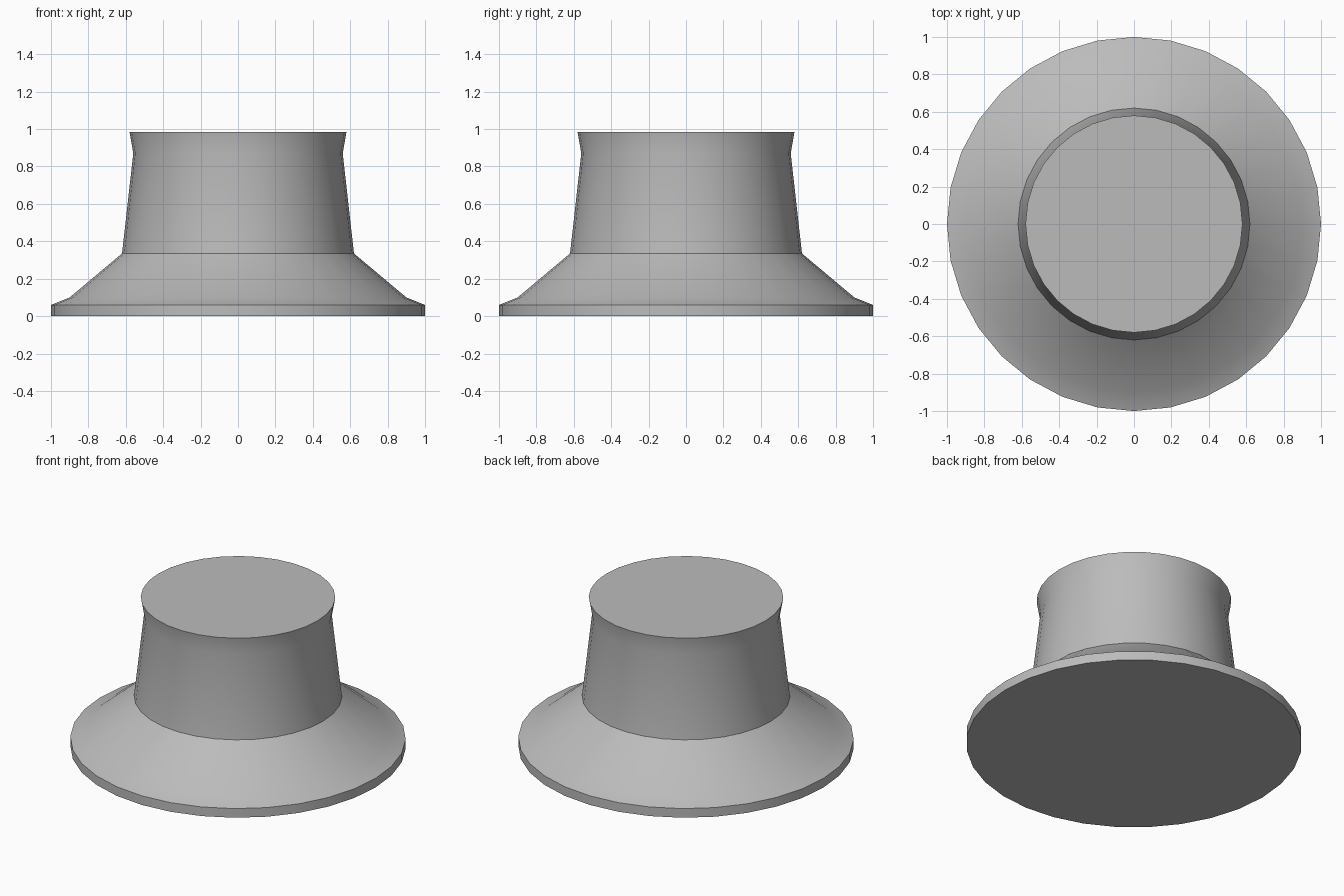
import bpy
import bmesh
from math import cos, sin, tau, radians

SIDES = 32

cube = bpy.data.objects.get("Cube")
if cube:
    bpy.data.objects.remove(cube, do_unlink=True)

grey = bpy.data.materials.new("mid grey")
grey.use_nodes = True
colour = (0.5, 0.5, 0.5, 1)
grey.diffuse_color = colour
grey.node_tree.nodes["Principled BSDF"].inputs["Base Color"].default_value = colour


def turned_solid(name, profile, material):
    """Closed solid of revolution from (radius, height) points, bottom to top."""
    bm = bmesh.new()
    rings = [[bm.verts.new((r * cos(tau * i / SIDES), r * sin(tau * i / SIDES), z))
              for i in range(SIDES)] for r, z in profile]
    for low, high in zip(rings, rings[1:]):
        for i in range(SIDES):
            j = (i + 1) % SIDES
            bm.faces.new((low[i], low[j], high[j], high[i]))
    bm.faces.new(rings[0][::-1])
    bm.faces.new(rings[-1])
    mesh = bpy.data.meshes.new(name)
    bm.to_mesh(mesh)
    bm.free()
    mesh.materials.append(material)
    obj = bpy.data.objects.new(name, mesh)
    bpy.context.collection.objects.link(obj)
    bpy.ops.object.select_all(action="DESELECT")
    obj.select_set(True)
    bpy.context.view_layer.objects.active = obj
    bpy.ops.object.shade_smooth_by_angle(angle=radians(30))
    return obj


# Flanged skirt, tapered grip and slightly flared flat top
turned_solid("knob_body", [
    (1.0, 0.0), (1.0, 0.06), (0.9, 0.1),
    (0.62, 0.335), (0.56, 0.87), (0.58, 0.985),
], grey)
